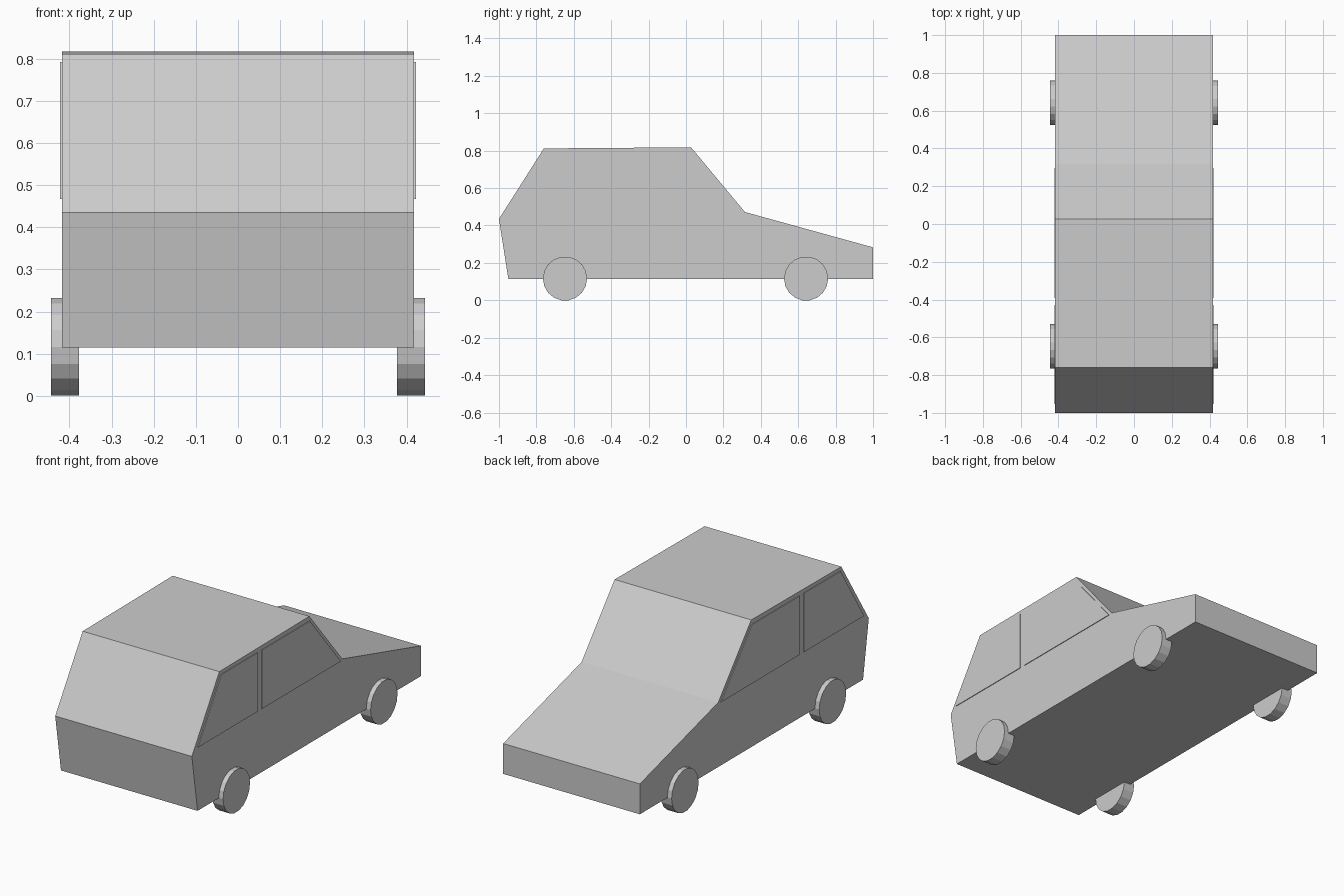
import bpy, bmesh
from math import pi
from mathutils import Matrix

cube = bpy.data.objects.get("Cube")
if cube:
    bpy.data.objects.remove(cube, do_unlink=True)

GREY = (0.604, 0.604, 0.604, 1)
grey = bpy.data.materials.new("plain_grey")
grey.use_nodes = True
grey.diffuse_color = GREY
grey.node_tree.nodes["Principled BSDF"].inputs["Base Color"].default_value = GREY


def finish(name, bm):
    bmesh.ops.recalc_face_normals(bm, faces=bm.faces)
    mesh = bpy.data.meshes.new(name)
    bm.to_mesh(mesh)
    bm.free()
    mesh.materials.append(grey)
    obj = bpy.data.objects.new(name, mesh)
    bpy.context.collection.objects.link(obj)
    return obj


def extrude_profile(name, points, x0, x1):
    """Extrude a (y, z) outline from x0 to x1."""
    bm = bmesh.new()
    face = bm.faces.new([bm.verts.new((x0, y, z)) for y, z in points])
    side = bmesh.ops.extrude_face_region(bm, geom=[face])["geom"]
    moved = [v for v in side if isinstance(v, bmesh.types.BMVert)]
    bmesh.ops.translate(bm, verts=moved, vec=(x1 - x0, 0, 0))
    return finish(name, bm)


def wheel(name, x, y):
    bm = bmesh.new()
    bmesh.ops.create_cone(bm, cap_ends=True, segments=18, radius1=0.118,
                          radius2=0.118, depth=0.066,
                          matrix=Matrix.Rotation(pi / 2, 4, "Y"))
    finish(name, bm).location = (x, y, 0.1165)


# Body shell: side outline across the full width
HALF = 0.418
extrude_profile("body", [(-0.95, 0.115), (1, 0.115), (1, 0.283), (0.315, 0.472),
                         (0.027, 0.818), (-0.76, 0.812), (-1, 0.435)], -HALF, HALF)

# Side windows as thin plates, and the wheels, on both sides
SILL, TOP = 0.467, 0.792
panes = {
    "tail_window": [(-0.953, SILL), (-0.428, SILL), (-0.428, TOP), (-0.748, TOP)],
    "bonnet_window": [(-0.393, SILL), (0.296, SILL), (0.026, TOP), (-0.393, TOP)],
}
for side, s in (("left", 1), ("right", -1)):
    for name, outline in panes.items():
        extrude_profile(f"{side}_{name}", outline, s * (HALF - 0.003), s * (HALF + 0.004))
    for end, y in (("tail", -0.647), ("bonnet", 0.642)):
        wheel(f"{side}_{end}_wheel", s * 0.411, y)
